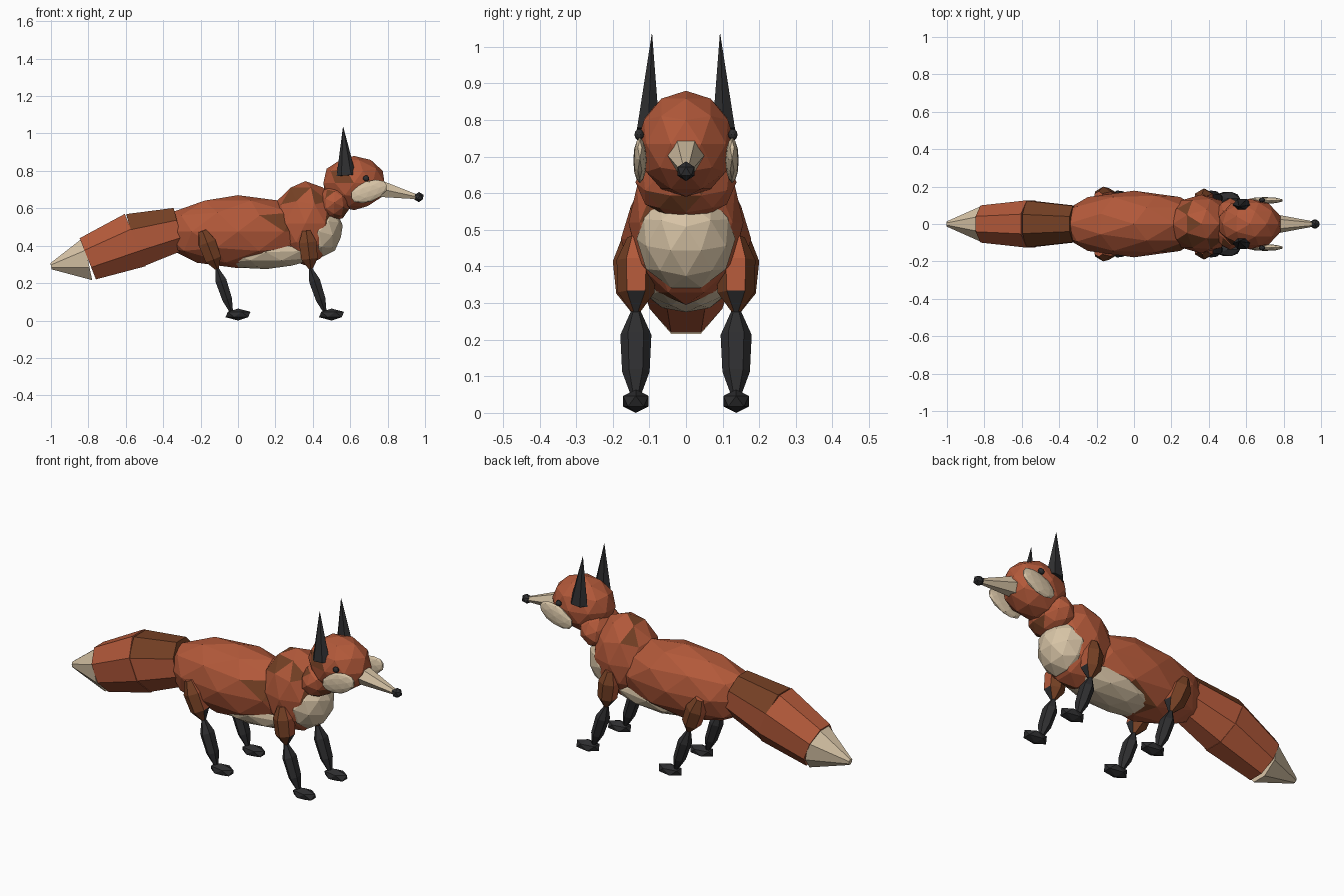
import bpy, bmesh, math, random
from mathutils import Vector, Matrix

if "Cube" in bpy.data.objects:
    bpy.data.objects.remove(bpy.data.objects["Cube"])

random.seed(4)


def colour(name, rgb):
    m = bpy.data.materials.new(name)
    m.diffuse_color = (*rgb, 1)
    m.use_nodes = True
    m.node_tree.nodes["Principled BSDF"].inputs["Base Color"].default_value = m.diffuse_color
    return m


ORANGE = colour("fox orange", (0.45, 0.10, 0.042))
BROWN = colour("dark brown", (0.18, 0.052, 0.018))
CREAM = colour("cream", (0.68, 0.55, 0.38))
BLACK = colour("charcoal", (0.027, 0.027, 0.029))


def finish(name, bm, mats, rule=None):
    """Turn a bmesh into a flat-shaded object, colouring faces by rule."""
    bmesh.ops.recalc_face_normals(bm, faces=bm.faces)
    bm.normal_update()
    if rule:
        for f in bm.faces:
            f.material_index = rule(f)
    me = bpy.data.meshes.new(name)
    bm.to_mesh(me)
    bm.free()
    for m in mats:
        me.materials.append(m)
    ob = bpy.data.objects.new(name, me)
    bpy.context.collection.objects.link(ob)
    return ob


def ball(name, centre, radii, mats, tilt=0, detail=2, rule=None):
    """Faceted ellipsoid, tilted about y."""
    bm = bmesh.new()
    mat = (Matrix.Translation(centre) @ Matrix.Rotation(math.radians(tilt), 4, 'Y')
           @ Matrix.Diagonal((*radii, 1)))
    bmesh.ops.create_icosphere(bm, subdivisions=detail, radius=1, matrix=mat)
    return finish(name, bm, mats, rule)


def tube(name, start, end, profile, mats, sides=6, wide=1.0, rule=None, turn=0.5):
    """Faceted tube along an axis; profile holds (position, radius) pairs."""
    start, end = Vector(start), Vector(end)
    axis = (end - start).normalized()
    v = Vector((0, 1, 0))
    u = v.cross(axis).normalized()
    v = axis.cross(u).normalized()
    bm = bmesh.new()
    rings = []
    for t, r in profile:
        c = start.lerp(end, t)
        ring = []
        for i in range(sides):
            a = math.tau * (i + turn) / sides
            ring.append(bm.verts.new(c + u * r * math.cos(a) + v * r * wide * math.sin(a)))
        rings.append(ring)
    for a, b in zip(rings, rings[1:]):
        for i in range(sides):
            j = (i + 1) % sides
            bm.faces.new((a[i], a[j], b[j], b[i]))
    bm.faces.new(rings[0])
    bm.faces.new(rings[-1])
    return finish(name, bm, mats, rule)


def mottled(f):
    return 1 if random.random() < 0.07 else 0


# Trunk, chest and neck
COAT = [ORANGE, BROWN]
ball("body", (0, 0, 0.475), (0.42, 0.178, 0.195), COAT, rule=mottled)
ball("chest", (0.36, 0, 0.52), (0.18, 0.157, 0.225), COAT, rule=mottled)
ball("neck", (0.515, 0, 0.63), (0.09, 0.138, 0.105), COAT, tilt=25, rule=mottled)
ball("belly_patch", (0.15, 0, 0.365), (0.31, 0.13, 0.09), [CREAM], tilt=-2)
ball("chest_patch", (0.435, 0, 0.475), (0.125, 0.135, 0.145), [CREAM], tilt=15)

# Head, muzzle and nose
ball("head", (0.62, 0, 0.735), (0.172, 0.135, 0.145), COAT, rule=mottled)
tube("muzzle", (0.68, 0, 0.722), (0.975, 0, 0.657), [(0, 0.066), (1, 0.011)], [CREAM], sides=6)
ball("nose", (0.967, 0, 0.66), (0.029, 0.027, 0.027), [BLACK], detail=1)

# Three-part tail
TAIL = [(-0.315, 0, 0.49), (-0.56, 0, 0.426), (-0.803, 0, 0.33), (-1.0, 0, 0.29)]
tube("tail_root", TAIL[0], TAIL[1], [(0, 0.125), (1, 0.16)], COAT, 8, 0.84,
     rule=lambda f: 1 if f.normal.z > 0.2 else 0)
tube("tail_middle", (-0.55, 0, 0.43), TAIL[2], [(0, 0.163), (1, 0.128)], [ORANGE], 8, 0.84)
tube("tail_tip", TAIL[2], TAIL[3], [(0, 0.126), (1, 0.018)], [CREAM], 8, 0.84)


def thigh_rule(f):
    """Dark knees, brown flanks, orange elsewhere."""
    c = f.calc_center_median()
    if c.z < 0.335 and abs(f.normal.x) > abs(f.normal.y):
        return 2
    return 1 if abs(f.normal.y) > 0.7 else 0


# Mirrored parts
for s, side in ((1, "left"), (-1, "right")):
    ball(f"cheek_{side}", (0.70, s * 0.126, 0.69), (0.105, 0.018, 0.055), [CREAM], tilt=-20)
    ball(f"eye_{side}", (0.685, s * 0.128, 0.76), (0.017, 0.013, 0.016), [BLACK])
    tube(f"ear_{side}", (0.579, s * 0.103, 0.775), (0.562, s * 0.093, 1.035),
         [(0, 0.052), (1, 0.001)], [BLACK], sides=6, wide=0.68, turn=0)
    for place, x, y_top, x_top in (("front", 0.0, 0.135, 0.365), ("rear", -0.5, 0.15, -0.19)):
        y = s * 0.137
        knee = (0.39 + x, y, 0.27)
        tube(f"{place}_thigh_{side}", (x_top, s * y_top, 0.48), knee,
             [(0, 0.025), (0.3, 0.054), (0.72, 0.05), (1, 0.008)],
             [ORANGE, BROWN, BLACK], sides=6, rule=thigh_rule)
        tube(f"{place}_shin_{side}", (0.385 + x, y, 0.285), (0.465 + x, y, 0.045),
             [(0, 0.008), (0.3, 0.034), (0.72, 0.03), (1, 0.01)],
             [BLACK], sides=6, wide=1.25)
        ball(f"{place}_paw_{side}", (0.5 + x, y, 0.032), (0.075, 0.041, 0.032),
             [BLACK], tilt=0, detail=1)
